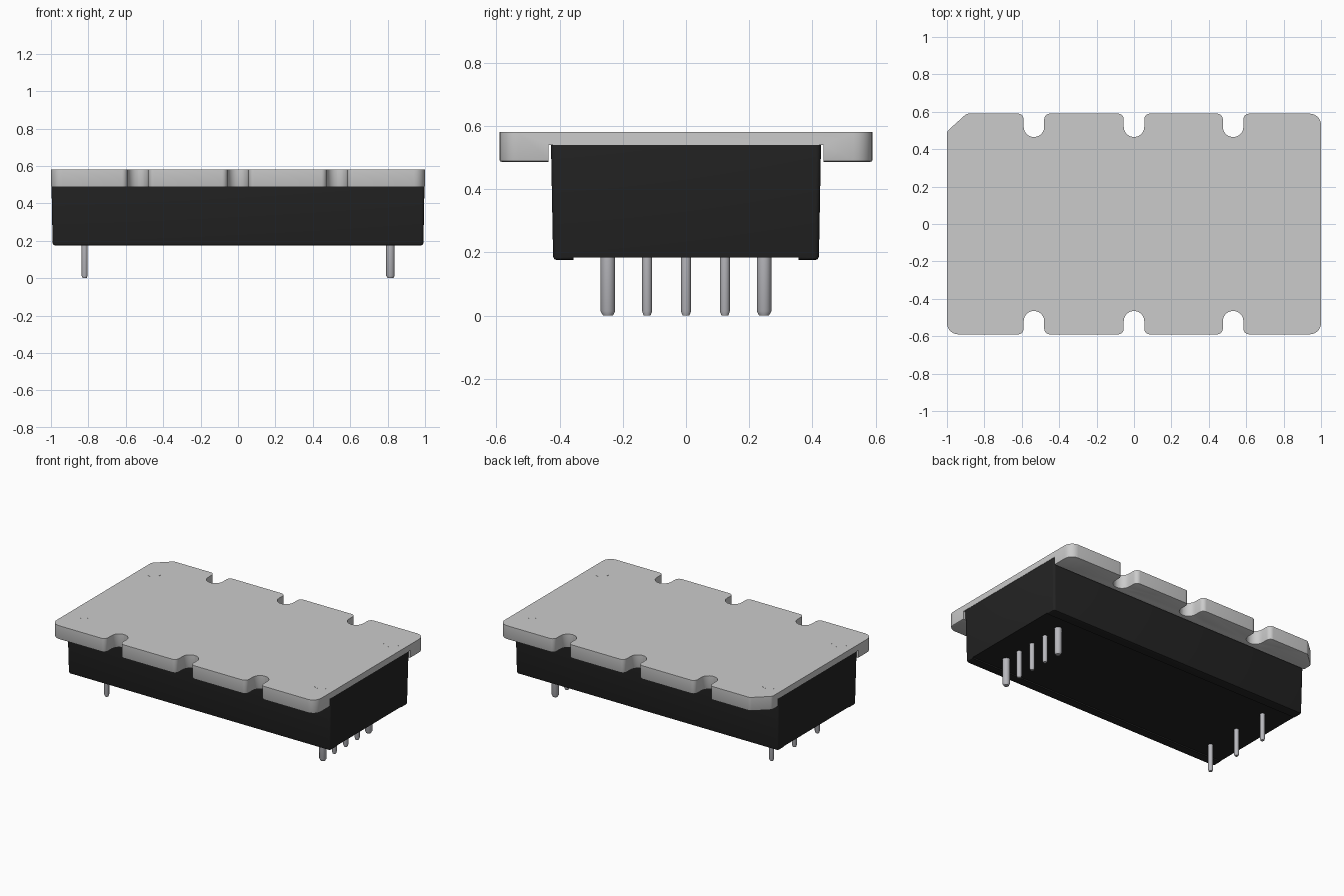
import bpy, bmesh, math
from mathutils import Vector

if "Cube" in bpy.data.objects:
    bpy.data.objects.remove(bpy.data.objects["Cube"])


def material(name, rgb):
    m = bpy.data.materials.new(name)
    m.diffuse_color = (*rgb, 1)
    m.use_nodes = True
    m.node_tree.nodes["Principled BSDF"].inputs["Base Color"].default_value = m.diffuse_color
    return m


GREY = material("plate grey", (0.60, 0.60, 0.60))
BLACK = material("case black", (0.017, 0.017, 0.017))
METAL = material("pin metal", (0.48, 0.48, 0.51))


def finish(name, bm, mat, angle=35):
    bmesh.ops.recalc_face_normals(bm, faces=bm.faces)
    me = bpy.data.meshes.new(name)
    bm.to_mesh(me)
    bm.free()
    ob = bpy.data.objects.new(name, me)
    bpy.context.collection.objects.link(ob)
    if mat:
        me.materials.append(mat)
    if angle:
        bpy.ops.object.select_all(action='DESELECT')
        ob.select_set(True)
        bpy.context.view_layer.objects.active = ob
        bpy.ops.object.shade_smooth_by_angle(angle=math.radians(angle))
    return ob


def fillet(corners, steps=6):
    """Round each (x, y, radius) corner of a closed polygon."""
    out = []
    n = len(corners)
    for i, (x, y, r) in enumerate(corners):
        p = Vector((x, y))
        a = (Vector(corners[i - 1][:2]) - p).normalized()
        b = (Vector(corners[(i + 1) % n][:2]) - p).normalized()
        half = a.angle(b) / 2
        centre = p + (a + b).normalized() * (r / math.sin(half))
        start = p + a * (r / math.tan(half)) - centre
        end = p + b * (r / math.tan(half)) - centre
        sweep = start.angle_signed(end)
        for k in range(steps + 1):
            t = -sweep * k / steps
            c, s = math.cos(t), math.sin(t)
            out.append(centre + Vector((start.x * c - start.y * s,
                                        start.x * s + start.y * c)))
    return out


def prism(points, z0, z1, bevel=0):
    """Extrude an outline upwards, with an optional bevelled lower rim."""
    bm = bmesh.new()
    base = bm.faces.new([bm.verts.new((p[0], p[1], z0)) for p in points])
    top = bmesh.ops.extrude_face_region(bm, geom=[base])
    for v in top["geom"]:
        if isinstance(v, bmesh.types.BMVert):
            v.co.z = z1
    if bevel:
        rim = [e for e in bm.edges if all(abs(v.co.z - z0) < 1e-5 for v in e.verts)]
        bmesh.ops.bevel(bm, geom=rim, offset=bevel, segments=2, profile=0.5,
                        affect='EDGES', clamp_overlap=True)
    return bm


def box_cutter(name, size, loc):
    bm = bmesh.new()
    bmesh.ops.create_cube(bm, size=1)
    for v in bm.verts:
        v.co = Vector([c * s + o for c, s, o in zip(v.co, size, loc)])
    ob = finish(name, bm, None, 0)
    ob.hide_render = True
    ob.hide_set(True)
    return ob


def cut(ob, cutter):
    m = ob.modifiers.new(cutter.name, 'BOOLEAN')
    m.operation = 'DIFFERENCE'
    m.solver = 'EXACT'
    m.object = cutter


# Top plate: slotted outline with one clipped corner
W, D, SLOT, R = 1.0, 0.59, 0.465, 0.055
outline = [(-W, -D, 0.06)]
for x in (-0.535, 0, 0.53):
    outline += [(x - R, -D, 0.03), (x - R, -SLOT, R * 0.99),
                (x + R, -SLOT, R * 0.99), (x + R, -D, 0.03)]
outline += [(W, -D, 0.06), (W, D, 0.06)]
for x in (0.53, 0, -0.535):
    outline += [(x + R, D, 0.03), (x + R, SLOT, R * 0.99),
                (x - R, SLOT, R * 0.99), (x - R, D, 0.03)]
outline += [(-0.895, D, 0.03), (-W, 0.495, 0.03)]
plate = finish("top_plate", prism(fillet(outline), 0.486, 0.58, 0.007), GREY)
cut(plate, box_cutter("plate_channel_cutter", (2.4, 0.87, 0.2), (0, 0, 0.44)))

# Case: slightly tapered box with rounded edges and a shallow underside recess
X, Y = 0.998, 0.427
case_bm = prism(fillet([(-X, -Y, 0.015), (X, -Y, 0.015), (X, Y, 0.015), (-X, Y, 0.015)], 4),
                0.175, 0.541, 0.012)
for v in case_bm.verts:
    k = (0.541 - v.co.z) / 0.366
    v.co.x *= 1 - 0.007 * k
    v.co.y *= 1 - 0.016 * k
case = finish("case", case_bm, BLACK)
cut(case, box_cutter("underside_recess_cutter", (2.4, 0.71, 0.1), (0, 0, 0.134)))

# Flush round fasteners near the plate corners
for x in (-0.9, 0.9):
    for y in (-0.375, 0.375):
        ring = [(x + 0.05 * math.cos(a * math.tau / 24),
                 y + 0.05 * math.sin(a * math.tau / 24)) for a in range(24)]
        finish("plate_fastener", prism(ring, 0.57, 0.5804), GREY)


# Pins: cylinders with chamfered tips
def pin(x, y, r):
    ring = [(x + r * math.cos(a * math.tau / 20),
             y + r * math.sin(a * math.tau / 20)) for a in range(20)]
    bm = prism(ring, 0, 0.2)
    for v in bm.verts:
        if v.co.z < 0.01:
            v.co.x = x + (v.co.x - x) * 0.68
            v.co.y = y + (v.co.y - y) * 0.68
    # straight shank starts just above the tip
    side = [e for e in bm.edges if abs(e.verts[0].co.z - e.verts[1].co.z) > 0.1]
    new = bmesh.ops.subdivide_edges(bm, edges=side, cuts=1)
    for v in new["geom_inner"]:
        if isinstance(v, bmesh.types.BMVert):
            a = math.atan2(v.co.y - y, v.co.x - x)
            v.co = (x + r * math.cos(a), y + r * math.sin(a), 0.014)
    finish("pin", bm, METAL, 30)


for y in (-0.247, -0.123, 0, 0.123, 0.247):
    pin(0.815, y, 0.023 if abs(y) > 0.2 else 0.016)
for y in (-0.247, 0, 0.247):
    pin(-0.82, y, 0.016)
